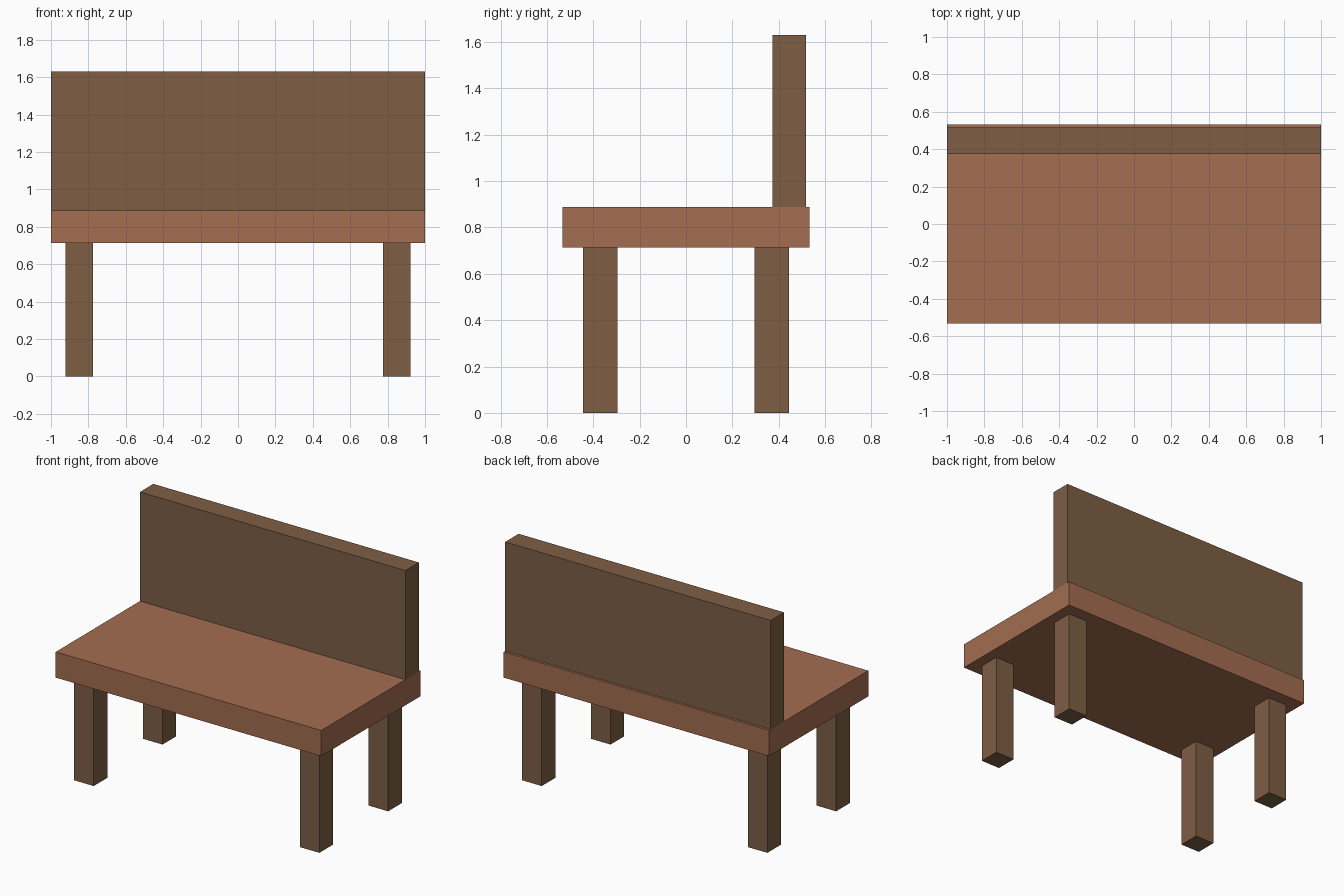
import bpy
import bmesh
from mathutils import Vector

if "Cube" in bpy.data.objects:
    bpy.data.objects.remove(bpy.data.objects["Cube"])


def make_material(name, color):
    mat = bpy.data.materials.new(name)
    mat.diffuse_color = (*color, 1.0)
    mat.use_nodes = True
    mat.node_tree.nodes["Principled BSDF"].inputs["Base Color"].default_value = mat.diffuse_color
    return mat


dark_wood = make_material("dark brown wood", (0.209, 0.114, 0.060))
red_wood = make_material("reddish brown wood", (0.366, 0.153, 0.082))


def box(name, low, high, mat):
    """Flat-sided box between two opposite corners."""
    low, high = Vector(low), Vector(high)
    bm = bmesh.new()
    bmesh.ops.create_cube(bm, size=1.0)
    bmesh.ops.scale(bm, vec=high - low, verts=bm.verts)
    mesh = bpy.data.meshes.new(name)
    bm.to_mesh(mesh)
    bm.free()
    mesh.materials.append(mat)
    obj = bpy.data.objects.new(name, mesh)
    obj.location = (low + high) / 2
    bpy.context.collection.objects.link(obj)
    return obj


SEAT_BOTTOM, SEAT_TOP, BACK_TOP = 0.713, 0.888, 1.631

# Seat slab
box("seat", (-1, -0.533, SEAT_BOTTOM), (1, 0.533, SEAT_TOP), red_wood)

# Upright backrest board, set slightly in from the rear edge
box("backrest", (-1, 0.373, SEAT_TOP), (1, 0.517, BACK_TOP), dark_wood)

# Four square legs
LEG_X, LEG_Y, HALF = 0.85, 0.37, 0.0735
for y_side, row in ((-1, "front"), (1, "back")):
    for x_side, side in ((-1, "left"), (1, "right")):
        x, y = x_side * LEG_X, y_side * LEG_Y
        box(f"{row}_{side}_leg", (x - HALF, y - HALF, 0),
            (x + HALF, y + HALF, SEAT_BOTTOM), dark_wood)
